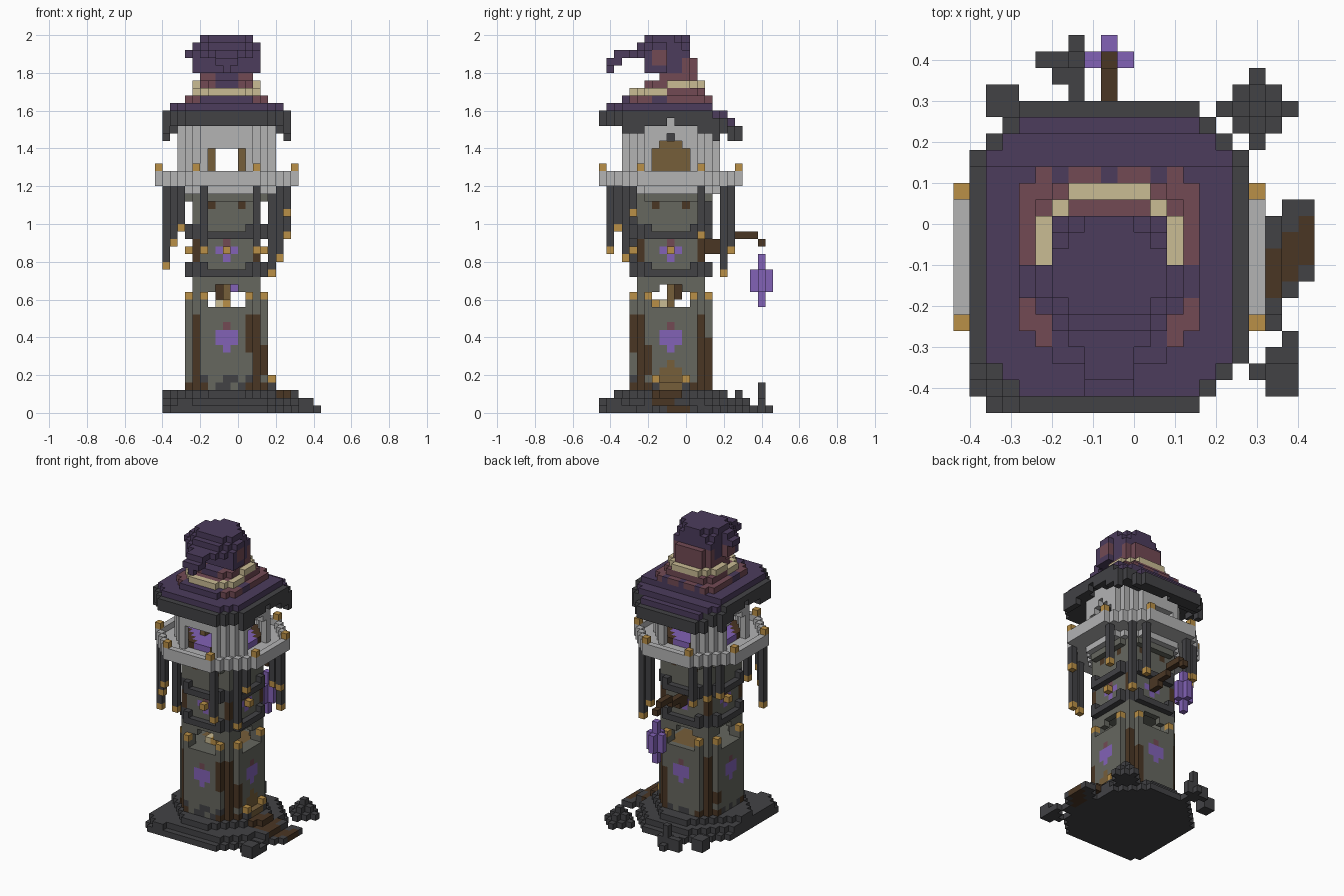
import bpy, bmesh

cube = bpy.data.objects.get("Cube")
if cube:
    bpy.data.objects.remove(cube, do_unlink=True)

V = 0.04                      # block size
CX, CY = -0.06, -0.08         # tower axis


def srgb(*c):
    return tuple(((v / 255 + 0.055) / 1.055) ** 2.4 for v in c) + (1.0,)


COLOURS = {
    "dark_slate": srgb(66, 66, 69), "moss_stone": srgb(102, 103, 95),
    "pale_stone": srgb(179, 179, 180), "gold": srgb(186, 144, 71),
    "dark_wood": srgb(74, 54, 36), "door_wood": srgb(118, 94, 58),
    "violet_crystal": srgb(130, 98, 182), "hat_purple": srgb(76, 60, 92),
    "faded_red": srgb(114, 74, 84), "straw": srgb(202, 188, 148),
}
NAMES = list(COLOURS)
materials = []
for name, colour in COLOURS.items():
    m = bpy.data.materials.new(name)
    m.use_nodes = True
    m.diffuse_color = colour
    m.node_tree.nodes["Principled BSDF"].inputs["Base Color"].default_value = colour
    materials.append(m)

grid = {}


def put(part, mat, cells):
    for c in cells:
        grid[c] = (part, mat)


def box(i, j, k):
    """Cells of a block; each argument is an inclusive (low, high) pair."""
    return [(a, b, c) for a in range(i[0], i[1] + 1)
            for b in range(j[0], j[1] + 1) for c in range(k[0], k[1] + 1)]


def octa(r, cut, k, rj=None):
    """Solid octagon of half width r, corners cut at |i|+|j| <= cut."""
    rj = rj or r
    return [c for c in box((-r, r), (-rj, rj), k) if abs(c[0]) + abs(c[1]) <= cut]


def ring(r, cut, k, rj=None):
    inner = set(octa(r, cut, k, rj))
    return [c for c in inner if any((c[0] + a, c[1] + b, c[2]) not in inner
                                    for a, b in ((1, 0), (-1, 0), (0, 1), (0, -1)))]


def side(c):
    """Distance along a wall from its middle."""
    return min(abs(c[0]), abs(c[1]))


def around(t, r, k):
    """The same cell on all four walls, both ways from the middle."""
    return {p for s in (t, -t) for q in (r, -r) for p in ((s, q, k), (q, s, k))}


# Rocky base with path and loose boulders
put("base", "dark_slate", [c for c in octa(8, 14, (0, 0), 9) + octa(8, 13, (1, 1))
                           if c[1] - c[0] <= 12 - c[2] and c[0] + c[1] <= 13 - c[2]])
put("base", "dark_slate", octa(8, 9, (2, 2), 7))
put("base", "dark_slate", [c for c in box((-8, -5), (-9, -5), (0, 1)) if c[0] + c[1] >= -16 + c[2]])
put("path", "dark_slate", [c for c in box((8, 12), (-4, 3), (0, 0)) if c[0] - 14 < c[1] <= c[0] - 8])
put("path", "dark_slate", box((8, 10), (-3, 2), (1, 1)) + [(10, -4, 0)])
put("path", "dark_wood", [c for c in box((6, 12), (-2, 2), (0, 2))
                          if abs(c[1] - c[0] + 11) <= 1 + (c[0] < 10) * 3 and c[2] <= (12 - c[0]) // 2
                          and (c[2] > 0 or c[0] > 9) and c in grid])
put("boulder", "dark_slate", [c for c in box((7, 11), (7, 11), (0, 2))
                              if abs(c[0] - 9) + abs(c[1] - 9) <= 2 - c[2]])
put("small_rocks", "dark_slate", box((10, 11), (-8, -7), (0, 1)) + box((10, 11), (-6, -6), (0, 0))
    + [(11, -5, 0), (9, -7, 0)])
put("small_rocks", "dark_slate", box((-4, -1), (12, 12), (0, 1)) + box((-3, -2), (11, 11), (0, 0))
    + box((-2, -2), (10, 13), (0, 0)) + box((-2, -2), (12, 12), (2, 3)) + box((-7, -6), (9, 10), (0, 1)))

# Lower tower with corner timbers and crest on each wall
put("lower_tower", "moss_stone", octa(5, 8, (3, 13)))
put("lower_tower", "moss_stone", [c for c in ring(5, 8, (14, 14)) if side(c) >= 3])
put("lower_tower", "dark_slate", [c for c in ring(5, 8, (3, 3)) if c[0] % 3 != c[1] % 2])
put("lower_tower", "dark_slate", [(i, -5, 4) for i in (-3, 0, 1, 3)])
put("corner_timber", "dark_wood", [c for c in octa(5, 8, (3, 12)) if side(c) == 4])
put("corner_timber", "dark_wood", around(3, 5, 3) | {(-5, 3, 5), (-5, 3, 6)})
put("corner_timber", "dark_wood", box((5, 5), (-3, -3), (5, 8)) + box((3, 3), (-5, -5), (8, 12))
    + box((3, 3), (5, 5), (4, 9)))
put("tower_finial", "gold", around(3, 5, 15))
for t, k in ((0, 8), (0, 9), (1, 9), (0, 10), (1, 10)):
    put("crest", "violet_crystal", around(t, 5, k))
put("crest", "faded_red", around(0, 5, 11))

# Door with lamps
put("door", "door_wood", box((5, 5), (-1, 1), (3, 5)) + [(5, 0, 6)] + box((6, 6), (-1, 1), (3, 3)))
for s in (-2, 2):
    put("door_lamp", "dark_slate", [(6, s, 3)])
    put("door_lamp", "gold", [(6, s, 4)])

# Open room with arches and furniture
put("upper_tower", "moss_stone", [c for c in ring(4, 8, (14, 17))
                                  if side(c) > (2 if c[2] < 16 else 1 if c[2] == 16 else -1)])
put("room_floor", "door_wood", box((-3, 3), (0, 4), (13, 13)))
put("furniture", "door_wood", box((0, 0), (0, 0), (14, 17)))
put("furniture", "dark_wood", box((-1, -1), (1, 1), (15, 16)))
put("furniture", "straw", [(-1, -1, 14), (-1, -2, 14)])
put("furniture", "gold", [(0, -2, 14)])

# Upper tower, bands and flower ornaments
put("upper_tower", "moss_stone", octa(4, 8, (18, 28)) + octa(5, 8, (28, 28)))
put("upper_timber", "dark_wood", [c for c in octa(4, 8, (20, 22)) if side(c) == 4])
put("tower_band", "dark_slate", ring(5, 8, (18, 18)) + ring(5, 8, (23, 23)))
put("tower_band", "dark_slate", [c for k in (19, 24) for c in ring(5, 8, (k, k)) if side(c) >= 3])
put("flower", "violet_crystal", around(1, 4, 21) | around(0, 4, 20))
put("flower", "faded_red", around(0, 4, 22))
put("flower", "gold", around(0, 5, 21))
put("beam_end", "dark_wood", around(2, 4, 27))

# Bracket and hanging crystal lantern at the back
put("bracket", "dark_wood", box((0, 0), (5, 6), (21, 22)) + box((0, 0), (7, 8), (22, 22))
    + box((0, 0), (9, 11), (23, 23)) + [(0, 12, 22)])
put("lantern", "violet_crystal", box((0, 0), (12, 12), (14, 20))
    + [c for c in box((-1, 1), (11, 13), (16, 18)) if abs(c[0]) + abs(c[1] - 12) <= 1])

# Balcony with hanging posts
put("balcony", "pale_stone", octa(6, 9, (29, 29)) + octa(9, 13, (30, 30)) + ring(9, 13, (31, 31)))
put("balcony_finial", "gold", around(4, 9, 32))
posts = [(-8, -5, 19), (-7, 5, 24), (8, -5, 26), (8, 4, 23), (-3, -8, 21), (4, -8, 21), (-4, 8, 23),
         (4, 8, 21), (-7, -6, 22), (-6, -7, 24), (6, 7, 18), (7, -6, 20), (-6, 7, 24)]
for i, j, k in posts:
    put("hanging_post", "dark_slate", box((i, i), (j, j), (k + 1, 29)))
    put("post_tip", "gold", [(i, j, k)])

# Watch room: arched openings, glowing floor
put("watch_room", "pale_stone", [c for c in ring(6, 9, (31, 38))
                                 if side(c) > (2 if c[2] < 35 else 36 - c[2])
                                 or c[2] > 34 and abs(c[1]) == 6])
put("watch_room", "dark_slate", [(0, 0, 36), (0, 0, 37)])
put("watch_room_floor", "dark_wood", octa(5, 8, (31, 31)))
put("watch_room_floor", "violet_crystal", octa(5, 6, (31, 31)))
for s in (-2, 2):
    put("shelves", "door_wood", box((s, s), (-2, 2), (32, 34)) + box((s, s), (-1, 1), (35, 35)))


# Hat brim sagging towards the back
def sag(j):
    return (j >= 6) + (j >= 8)


brim = octa(8, 14, (38, 39), 9)
put("hat_brim", "dark_slate", [(i, j, k - sag(j)) for i, j, k in brim
                               if k == 39 or abs(i) + abs(j) > 8])
put("hat_brim", "dark_slate", [(i, j, 37 - sag(j)) for i, j, k in brim if abs(i) == 8 and abs(j) > 3])
put("hat_slope", "hat_purple", [(i, j, 40 - sag(j)) for i, j, k in octa(7, 13, (0, 0), 8)])

# Hat crown with tilted band
cone = [c for c in octa(5, 9, (41, 41), 6) if c[1] <= 5]
put("hat_crown", "hat_purple", cone)
put("hat_crown", "faded_red", [c for c in cone if abs(c[0]) >= 4 and not -3 < c[1] < 0
                               or c[1] >= 4 and c[0] % 3 != 0])
put("hat_crown", "faded_red", octa(4, 7, (42, 42)))
put("hat_band", "straw", [c for c in ring(4, 7, (42, 42), 5) if c[1] < 0])
put("hat_band", "straw", [c for c in ring(4, 6, (43, 43)) if c[1] >= 0])
put("hat_crown", "hat_purple", [c for c in octa(3, 5, (43, 46)) if c[2] != 44 or c[1] >= -1])
put("hat_crown", "hat_purple", box((-4, 4), (-3, -1), (45, 47)) + box((-3, 3), (-3, -3), (45, 46))
    + box((-3, 3), (-4, 2), (47, 47)) + box((-5, -5), (-2, -1), (47, 47)))
put("hat_crown", "hat_purple", [c for c in box((-4, 4), (-4, 2), (48, 49))
                                if abs(c[0]) + abs(c[1] + 1) <= 5 - (c[2] - 48)
                                and (abs(c[0]) < 4 or c[1] < 0 and c[2] == 48)
                                and (c[2] == 48 or -4 < c[1])])
put("hat_crown", "faded_red", [c for c in grid if 43 <= c[2] <= 46 and grid[c][0] == "hat_crown"
                               and (c[1] >= 1 + (c[2] > 44) or c[2] < 45 and abs(c[0]) >= 2)])
put("hat_crown", "faded_red", box((4, 4), (-2, -1), (46, 47)) + box((-4, -4), (-2, -1), (45, 46)))
put("hat_tip", "hat_purple", box((-2, 2), (-5, -4), (47, 47)) + box((-1, 1), (-7, -6), (47, 47))
    + box((-1, 1), (-8, -7), (46, 46)) + box((0, 0), (-8, -8), (45, 45)))


# Turn each part into a mesh of its exposed block faces
def build(part):
    bm = bmesh.new()
    verts = {}

    def vert(p):
        if p not in verts:
            verts[p] = bm.verts.new((CX + (p[0] - 0.5) * V, CY + (p[1] - 0.5) * V, p[2] * V))
        return verts[p]

    for cell, (owner, mat) in grid.items():
        if owner != part:
            continue
        for axis in range(3):
            b, c = (axis + 1) % 3, (axis + 2) % 3
            for s in (0, 1):
                beside = list(cell)
                beside[axis] += 2 * s - 1
                if tuple(beside) in grid:
                    continue
                quad = []
                for u, w in ((0, 0), (1, 0), (1, 1), (0, 1)):
                    p = list(cell)
                    p[axis] += s
                    p[b] += u
                    p[c] += w
                    quad.append(vert(tuple(p)))
                face = bm.faces.new(quad if s else quad[::-1])
                face.material_index = NAMES.index(mat)
    mesh = bpy.data.meshes.new(part)
    bm.to_mesh(mesh)
    bm.free()
    for m in materials:
        mesh.materials.append(m)
    bpy.context.collection.objects.link(bpy.data.objects.new(part, mesh))


for part in sorted({owner for owner, _ in grid.values()}):
    build(part)
